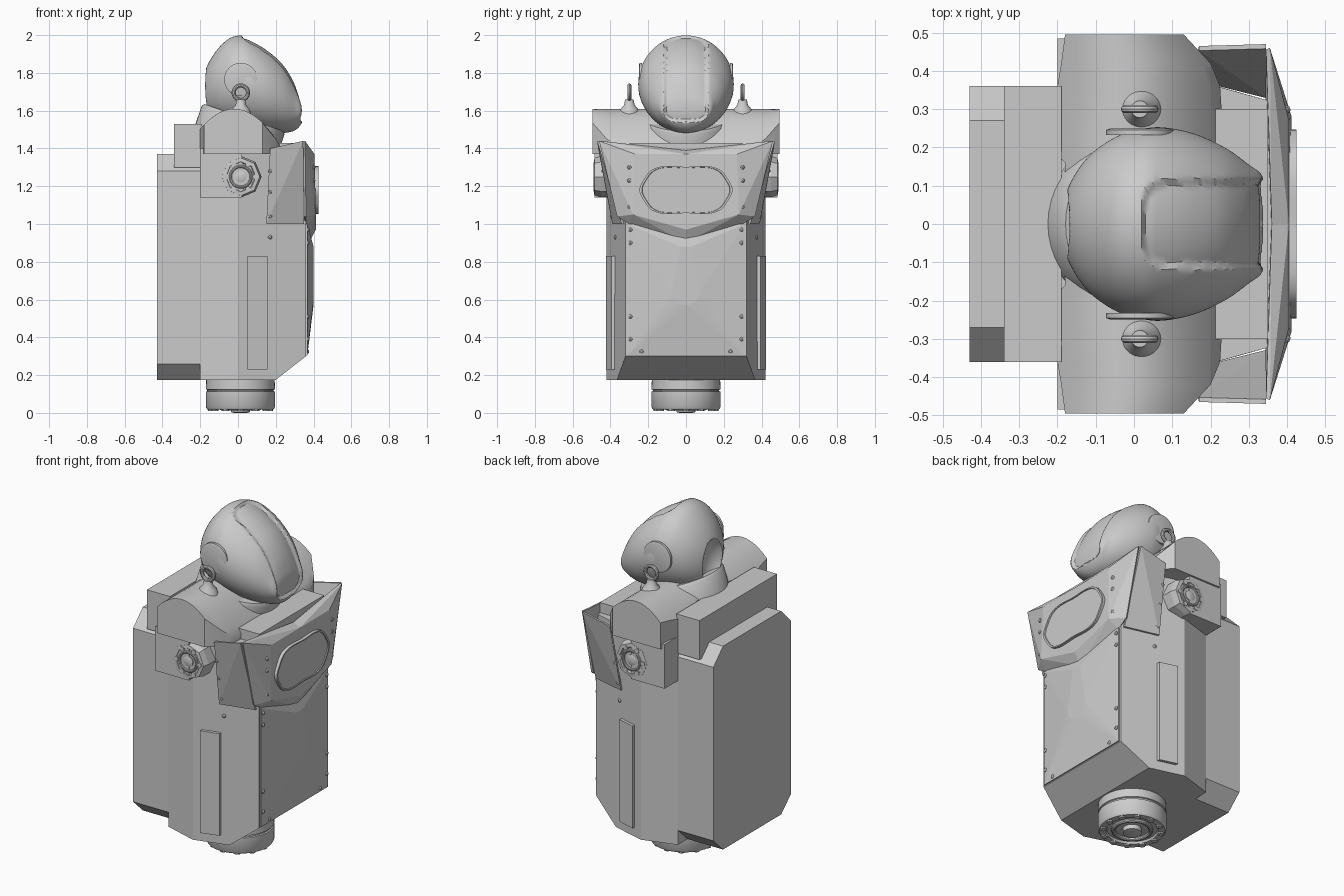
import bpy, bmesh, math
from math import sin, cos, pi, tau
from mathutils import Matrix, Vector

if "Cube" in bpy.data.objects:
    bpy.data.objects.remove(bpy.data.objects["Cube"])

GREY = (0.6, 0.6, 0.6, 1)
mat = bpy.data.materials.new("plain_grey")
mat.use_nodes = True
mat.diffuse_color = GREY
mat.node_tree.nodes["Principled BSDF"].inputs["Base Color"].default_value = GREY


def finish(name, bm, smooth=False):
    bmesh.ops.recalc_face_normals(bm, faces=bm.faces)
    me = bpy.data.meshes.new(name)
    bm.to_mesh(me)
    bm.free()
    me.materials.append(mat)
    ob = bpy.data.objects.new(name, me)
    bpy.context.collection.objects.link(ob)
    if smooth:
        bpy.ops.object.select_all(action='DESELECT')
        ob.select_set(True)
        bpy.context.view_layer.objects.active = ob
        bpy.ops.object.shade_smooth_by_angle(angle=math.radians(35))
    return ob


def hull(name, pts):
    bm = bmesh.new()
    for p in pts:
        bm.verts.new(p)
    res = bmesh.ops.convex_hull(bm, input=bm.verts)
    bmesh.ops.delete(bm, geom=[g for g in res["geom_interior"] if isinstance(g, bmesh.types.BMVert)], context='VERTS')
    bmesh.ops.dissolve_limit(bm, angle_limit=0.02, verts=bm.verts, edges=bm.edges)
    return finish(name, bm)


def box(name, x, y, z):
    return hull(name, [(a, b, c) for a in x for b in y for c in z])


def both(pts):
    return [(x, s * y, z) for x, y, z in pts for s in (1, -1)]


def loft(name, rings, smooth=True):
    # closed cross-sections joined in order, ends capped
    bm = bmesh.new()
    rows = [[bm.verts.new(p) for p in r] for r in rings]
    n = len(rows[0])
    for a, b in zip(rows, rows[1:]):
        for i in range(n):
            bm.faces.new((a[i], a[(i + 1) % n], b[(i + 1) % n], b[i]))
    bm.faces.new(rows[0])
    bm.faces.new(rows[-1])
    return finish(name, bm, smooth)


def turned(name, profile, origin, axis=(0, 0, 1), n=48, smooth=True):
    # profile of (radius, height) turned about an axis
    q = Vector((0, 0, 1)).rotation_difference(Vector(axis))
    rings = [[Vector(origin) + q @ Vector((r * cos(tau * i / n), r * sin(tau * i / n), h))
              for i in range(n)] for r, h in profile]
    return loft(name, rings, smooth)


def torus(name, center, major, minor, axis, n=32, m=10):
    q = Vector((0, 0, 1)).rotation_difference(Vector(axis))
    bm = bmesh.new()
    g = [[bm.verts.new(Vector(center) + q @ Vector(((major + minor * cos(tau * j / m)) * cos(tau * i / n),
          (major + minor * cos(tau * j / m)) * sin(tau * i / n), minor * sin(tau * j / m))))
          for j in range(m)] for i in range(n)]
    for i in range(n):
        for j in range(m):
            bm.faces.new((g[i][j], g[(i + 1) % n][j], g[(i + 1) % n][(j + 1) % m], g[i][(j + 1) % m]))
    return finish(name, bm, True)


def rivet(name, p, axis):
    turned(name, [(0.011, -0.006), (0.011, 0.003), (0.005, 0.008)], p, axis, 10)


# Torso, backpack and rear shelf
plan = [(-0.2, 0.36), (0, 0.42), (0.36, 0.32)]
hull("torso", both([(x, y, 1.37) for x, y in plan] + [(x, y, 0.175) for x, y in plan[:2]]
                   + [(0.36, 0.32, 0.3), (0.2, 0.365, 0.175)]))
hull("backpack", both([(x, y, z) for x in (-0.43, -0.19)
                       for y, z in ((0.27, 1.37), (0.36, 1.28), (0.36, 0.26), (0.27, 0.175))]))
box("rear_shelf", (-0.34, -0.19), (-0.36, 0.36), (1.3, 1.53))
box("front_collar_bar", (0.18, 0.35), (-0.3, 0.3), (1.36, 1.43))

# Front panel with a rounded keel
keel = [(0.4, 0.075 * sin(a * pi / 12), 0.645 - 0.075 * cos(a * pi / 12)) for a in range(7)]
hull("front_panel", both(keel + [(0.367, 0.31, 0.305), (0.367, 0.31, 1.0), (0.4, 0.03, 0.88),
                                 (0.35, 0.31, 0.305), (0.35, 0.31, 1.0)]))

for s, side in ((1, "left"), (-1, "right")):
    # Chest plate half, flared side plate and side strip
    hull(side + "_chest_plate", [(x, s * y, z) for x, y, z in (
        (0.355, 0.46, 1.44), (0.345, 0.455, 1.44), (0.36, 0.365, 1.04), (0.35, 0.36, 1.04),
        (0.405, 0.27, 1.37), (0.36, 0.27, 1.39), (0.405, 0, 1.37), (0.36, 0, 1.39),
        (0.412, 0.28, 1.05), (0.412, 0, 0.97), (0.375, 0, 0.9), (0.34, 0, 0.9), (0.36, 0.3, 1.0))])
    hull(side + "_flared_plate", [(x, s * (y - d), z) for d in (0, 0.012) for x, y, z in (
        (0.17, 0.465, 1.4), (0.345, 0.47, 1.44), (0.35, 0.34, 1.0), (0.15, 0.39, 1.0))])
    hull(side + "_side_strip", [(x, s * y, z) for z in (0.23, 0.83) for x, y in (
        (0.05, 0.39), (0.05, 0.424), (0.155, 0.395), (0.155, 0.36))])

    # Arm socket
    box(side + "_socket_block", (-0.2, 0.02), (s * 0.3, s * 0.484), (1.14, 1.4))
    c = (0.015, s * 0.36, 1.25)
    turned(side + "_socket_hub", [(0.11, 0), (0.11, 0.09), (0.1, 0.125), (0.08, 0.127), (0.075, 0.118)],
           c, (0, s, 0), 8, False)
    torus(side + "_socket_ring", (0.015, s * 0.482, 1.25), 0.055, 0.008, (0, s, 0))
    for i in range(6):
        a = tau * i / 6
        turned(side + "_socket_bolt", [(0.014, -0.01), (0.014, 0.008)],
               (0.015 + 0.075 * cos(a), s * 0.482, 1.25 + 0.075 * sin(a)), (0, s, 0), 8, False)
    turned(side + "_socket_cap", [(0.03, -0.02), (0.03, 0.004), (0.02, 0.008)],
           (0.015, s * 0.48, 1.25), (0, s, 0), 16)

    # Lifting eye
    turned(side + "_eye_base", [(0.06, 1.57), (0.045, 1.61), (0.028, 1.63), (0.022, 1.66)],
           (0.015, s * 0.3, 0), n=24)
    torus(side + "_lifting_eye", (0.015, s * 0.3, 1.695), 0.038, 0.011, (0, 1, 0))

    # Rivets
    for z in (0.39, 0.51, 0.9, 0.97):
        rivet(side + "_panel_rivet", (0.37, s * 0.295, z), (1, 0, 0))
    rivet(side + "_panel_rivet", (0.368, s * 0.235, 0.325), (1, 0, 0))
    for z in (1.09, 1.23, 1.3):
        rivet(side + "_chest_rivet", (0.4, s * 0.3, z), (1, s * 0.4, 0))
    for z in (1.04, 1.17, 1.28):
        rivet(side + "_plate_rivet", (0.17, s * (0.385 + 0.19 * (z - 1)), z), (0.2, s, 0))
    rivet(side + "_plate_rivet", (0.17, s * 0.373, 0.93), (0.28, s, 0))

# Scalloped oval on the chest
oval = []
for i in range(72):
    a = tau * i / 72
    k = 1 + 0.035 * cos(6 * a)
    sq = (abs(cos(a)) ** 3 + abs(sin(a)) ** 3) ** (-1 / 3)
    oval.append((0.238 * cos(a) * k * sq, 0.127 * sin(a) * k * sq))
loft("chest_oval", [[(x, y * f, 1.18 + z * f) for y, z in oval]
                    for x, f in ((0.39, 1), (0.425, 1), (0.425, 0.95), (0.42, 0.94))])

# Arched shoulder yoke
spans = [(0.495, -0.18, 0.13), (0.42, -0.19, 0.2), (0.36, -0.2, 0.225), (0.2, -0.225, 0.235), (0.16, -0.18, 0.235)]
spans += [(-y, a, b) for y, a, b in reversed(spans)]
rings = []
for y, a, b in spans:
    xs = [a + (b - a) * i / 16 for i in range(17)]
    rings.append([(x, y, 1.61 - 3.3 * (x + 0.02) ** 2) for x in xs] + [(b, y, 1.37), (a, y, 1.37)])
loft("shoulder_yoke", rings)

# Tilted neck ring
turned("neck_ring", [(0.2, -0.1), (0.232, -0.1), (0.232, 0.02), (0.222, 0.035), (0.2, 0.035)],
       (0.02, 0, 1.53), (0.34, 0, 1))

# Helmet: stations of x, lowest z, highest z, half width
stations = [(-0.187, 1.67, 1.73, 0.03), (-0.17, 1.6, 1.82, 0.1), (-0.12, 1.55, 1.91, 0.175), (-0.05, 1.52, 1.98, 0.226),
            (0.02, 1.5, 1.998, 0.248), (0.08, 1.49, 1.978, 0.252), (0.16, 1.482, 1.93, 0.235), (0.24, 1.482, 1.86, 0.198),
            (0.3, 1.495, 1.77, 0.155), (0.335, 1.53, 1.68, 0.125), (0.345, 1.57, 1.63, 0.06)]


def station(t):
    # Catmull-Rom blend between stations
    i = min(int(t), len(stations) - 2)
    u = t - i
    p = [stations[max(0, min(len(stations) - 1, i + k))] for k in (-1, 0, 1, 2)]
    return [b + 0.5 * u * (c - a + u * (2 * a - 5 * b + 4 * c - d + u * (3 * (b - c) + d - a)))
            for a, b, c, d in zip(*p)]


rings = []
for r in range(81):
    x, lo, hi, w = station(r / 8)
    ring = []
    for i in range(128):
        a = tau * i / 128
        p = Vector((x, w * cos(a), (lo + hi) / 2 + (hi - lo) / 2 * sin(a)))
        # Recessed visor
        m = 1 - (abs(p.y) / 0.117) ** 4 - (max(0, 0.14 - p.x) / 0.12) ** 4 - (max(0, 1.62 - p.z) / 0.08) ** 4
        p += (Vector((0.06, 0, 1.7)) - p) * 0.055 * max(0, min(1, m * 4))
        ring.append(p)
    rings.append(ring)
helmet = loft("helmet", rings)

# Hollow in the back of the helmet
bm = bmesh.new()
bmesh.ops.create_uvsphere(bm, u_segments=32, v_segments=20, radius=1,
                          matrix=Matrix.Translation((-0.205, 0, 1.69)) @ Matrix.Diagonal((0.085, 0.1, 0.15, 1)))
cutter = finish("hollow_cutter", bm, True)
cutter.hide_render = True
cutter.hide_set(True)
mod = helmet.modifiers.new("hollow", 'BOOLEAN')
mod.operation = 'DIFFERENCE'
mod.object = cutter

for s, side in ((1, "left"), (-1, "right")):
    turned(side + "_ear_disc", [(0.088, 0), (0.088, 0.014), (0.075, 0.018)], (0.015, s * 0.232, 1.765), (0, s, 0))

# Waist coupling
turned("waist_coupling", [(0.18, 0.2), (0.183, 0.125), (0.176, 0.122), (0.176, 0.115), (0.183, 0.112),
                          (0.183, 0.03), (0.175, 0.018), (0.14, 0.018), (0.135, 0.03), (0.05, 0.03)], (0.013, 0, 0))
turned("coupling_hub", [(0.05, 0.04), (0.05, 0.004), (0.035, 0)], (0.013, 0, 0), n=24)
torus("coupling_ring", (0.013, 0, 0.025), 0.1, 0.012, (0, 0, 1))
for i in range(12):
    a = tau * i / 12
    turned("coupling_lug", [(0.018, 0.03), (0.018, 0.01)], (0.013 + 0.155 * cos(a), 0.155 * sin(a), 0), n=8, smooth=False)
